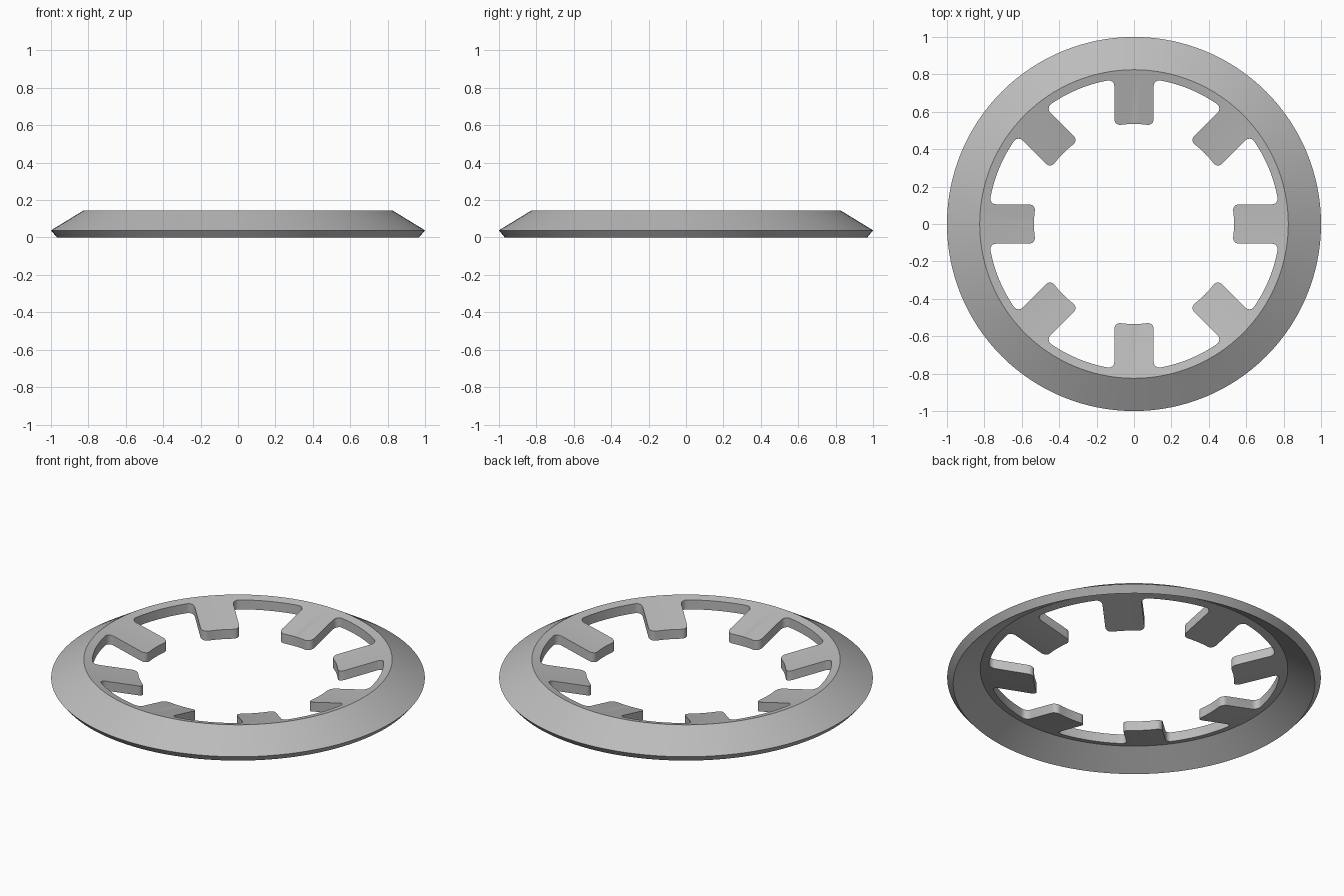
import bpy
import bmesh
from math import sin, cos, pi, atan2, sqrt

cube = bpy.data.objects.get("Cube")
if cube:
    bpy.data.objects.remove(cube, do_unlink=True)

TEETH = 8
SEGMENTS = 128
TIP, ROOT, HALF_WIDTH, FILLET = 0.535, 0.78, 0.105, 0.03

steel = bpy.data.materials.new("grey steel")
steel.use_nodes = True
steel.diffuse_color = (0.5, 0.5, 0.5, 1)
steel.node_tree.nodes["Principled BSDF"].inputs["Base Color"].default_value = (0.5, 0.5, 0.5, 1)


def make_object(name, bm):
    bmesh.ops.recalc_face_normals(bm, faces=bm.faces[:])
    mesh = bpy.data.meshes.new(name)
    bm.to_mesh(mesh)
    bm.free()
    mesh.materials.append(steel)
    obj = bpy.data.objects.new(name, mesh)
    bpy.context.collection.objects.link(obj)
    return obj


def arc(cx, cy, radius, start, end, steps):
    angles = [start + (end - start) * i / steps for i in range(steps + 1)]
    return [(cx + radius * cos(a), cy + radius * sin(a)) for a in angles]


# Folded sheet revolved into a ring: outer flange, crest, shallow inner cone
profile = [(1.0, 0.038), (0.825, 0.145), (0.5, 0.067),
           (0.5, 0.011), (0.823, 0.089), (0.968, 0.0)]
bm = bmesh.new()
rings = []
for i in range(SEGMENTS):
    a = 2 * pi * i / SEGMENTS
    rings.append([bm.verts.new((r * cos(a), r * sin(a), z)) for r, z in profile])
for i, ring in enumerate(rings):
    nxt = rings[(i + 1) % SEGMENTS]
    for j in range(len(profile)):
        k = (j + 1) % len(profile)
        bm.faces.new((ring[j], nxt[j], nxt[k], ring[k]))
washer = make_object("toothed_washer", bm)

# Half of one tooth outline: concave tip, rounded corner, rounded root, slot arc
tip_y, root_y = HALF_WIDTH - FILLET, HALF_WIDTH + FILLET
tip_x = sqrt((TIP + FILLET) ** 2 - tip_y ** 2)
root_x = sqrt((ROOT - FILLET) ** 2 - root_y ** 2)
tip_angle, root_angle = atan2(tip_y, tip_x), atan2(root_y, root_x)
half = arc(0, 0, TIP, 0, tip_angle, 3)[:-1]
half += arc(tip_x, tip_y, FILLET, pi + tip_angle, pi / 2, 6)
half += arc(root_x, root_y, FILLET, -pi / 2, root_angle, 6)
half += arc(0, 0, ROOT, root_angle, pi / TEETH, 5)[1:]
tooth = [(x, -y) for x, y in reversed(half[1:-1])] + half

# Star-shaped cutter made of the tooth outline repeated around the centre
bm = bmesh.new()
outline = []
for n in range(TEETH):
    c, s = cos(2 * pi * n / TEETH), sin(2 * pi * n / TEETH)
    outline += [bm.verts.new((x * c - y * s, x * s + y * c, -0.2)) for x, y in tooth]
base = bm.faces.new(outline)
top = bmesh.ops.extrude_face_region(bm, geom=[base])["geom"]
bmesh.ops.translate(bm, vec=(0, 0, 0.6),
                    verts=[v for v in top if isinstance(v, bmesh.types.BMVert)])
cutter = make_object("slot_cutter", bm)
cutter.hide_render = True

# Cut the slots, then shade the curved faces smooth
cut = washer.modifiers.new("slots", 'BOOLEAN')
cut.operation = 'DIFFERENCE'
cut.solver = 'EXACT'
cut.object = cutter
bpy.ops.object.select_all(action='DESELECT')
washer.select_set(True)
bpy.context.view_layer.objects.active = washer
bpy.ops.object.modifier_apply(modifier=cut.name)
bpy.data.objects.remove(cutter, do_unlink=True)
bpy.ops.object.shade_smooth_by_angle(angle=pi / 6)
